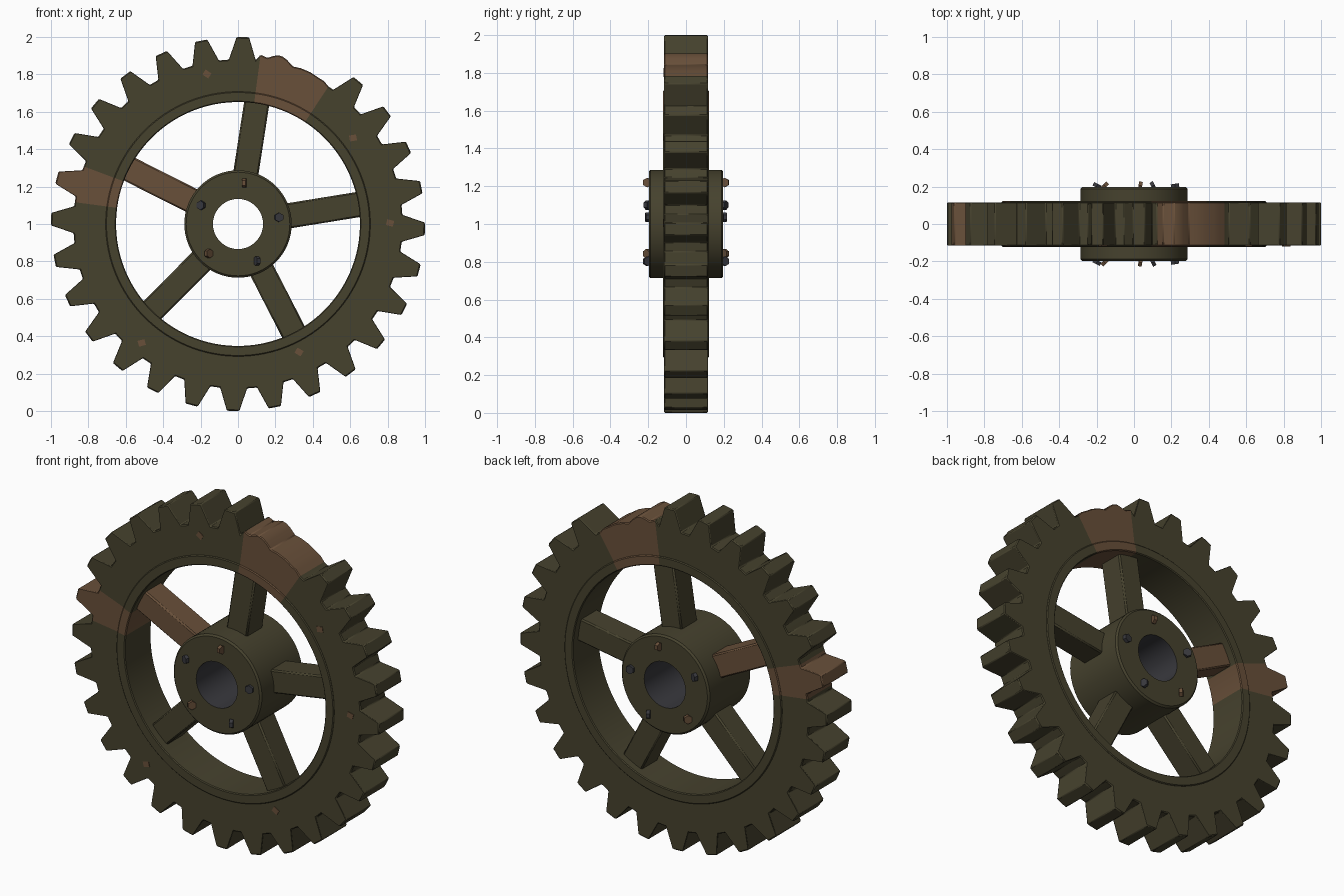
import bpy, bmesh, math
from mathutils import Matrix

cube = bpy.data.objects.get("Cube")
if cube:
    bpy.data.objects.remove(cube)


def material(name, rgb):
    m = bpy.data.materials.new(name)
    m.use_nodes = True
    m.diffuse_color = (*rgb, 1)
    m.node_tree.nodes["Principled BSDF"].inputs["Base Color"].default_value = (*rgb, 1)
    return m


OLIVE = material("dark olive metal", (0.061, 0.054, 0.027))
RUST = material("rusty brown", (0.141, 0.08, 0.042))
GREY = material("dark grey steel", (0.04, 0.04, 0.047))

TEETH = 28
PITCH = 360 / TEETH
PHASE = 1.5                  # clock angle of the first tooth
EDGE = PHASE - 6.75          # where the first tooth cell begins
BROKEN, REPAIRED = (1, 2), (1, 2, 22)


def polar(r, deg, y):
    """Point at a clockwise angle from the top of the wheel."""
    a = math.radians(deg)
    return (r * math.sin(a), y, 1 + r * math.cos(a))


def is_repaired(deg):
    return int(((deg - EDGE) % 360) / PITCH) in REPAIRED


def finish(name, bm, mats, bevel=0):
    bmesh.ops.recalc_face_normals(bm, faces=bm.faces)
    mesh = bpy.data.meshes.new(name)
    bm.to_mesh(mesh)
    bm.free()
    for m in mats:
        mesh.materials.append(m)
    ob = bpy.data.objects.new(name, mesh)
    bpy.context.collection.objects.link(ob)
    if bevel:
        mod = ob.modifiers.new("edge bevel", "BEVEL")
        mod.width = bevel
        mod.segments = 1
        mod.limit_method = "ANGLE"
        mod.angle_limit = math.radians(25)
    bpy.ops.object.select_all(action="DESELECT")
    bpy.context.view_layer.objects.active = ob
    ob.select_set(True)
    bpy.ops.object.shade_smooth_by_angle(angle=math.radians(20))
    return ob


def sweep(name, sections, mats, pick, bevel=0):
    """Join (angle, profile) sections into a closed ring; pick(angle, side) gives the slot."""
    bm = bmesh.new()
    rings = [[bm.verts.new(polar(r, a, y)) for r, y in prof] for a, prof in sections]
    n = len(rings)
    for i in range(n):
        p, q = rings[i], rings[(i + 1) % n]
        a0, a1 = sections[i][0], sections[(i + 1) % n][0]
        mid = a0 + ((a1 - a0) % 360) / 2
        for j in range(len(p)):
            k = (j + 1) % len(p)
            bm.faces.new((p[j], p[k], q[k], q[j])).material_index = pick(mid, j)
    return finish(name, bm, mats, bevel)


# Toothed rim, with two teeth worn down to a lumpy stub
outline = []
for t in range(TEETH):
    c = PHASE + t * PITCH
    if t == BROKEN[0]:
        outline += [(7.6, .913), (10, .902), (11.8, .917), (13.4, .928), (15, .926),
                    (16.7, .915), (19.2, .892), (22, .898), (25.5, .899),
                    (28.5, .893), (31, .892)]
    elif t not in BROKEN:
        outline += [(EDGE + t * PITCH, .88), (c - 4.7, .88), (c - 1.9, 1),
                    (c + 1.9, 1), (c + 4.7, .88)]
    else:
        continue
outline.append((EDGE + 360, .88))
outline.pop()
HALF = .116
sections = [(a, [(.69, -HALF), (r, -HALF), (r, HALF), (.69, HALF)]) for a, r in outline]
sweep("toothed_rim", sections, [OLIVE, RUST], lambda a, j: int(is_repaired(a)), .005)

# Raised lip lining the inside of the rim
STEPS = TEETH * 4
lip = [(.652, -.117), (.657, -.122), (.703, -.122), (.708, -.117),
       (.708, .117), (.703, .122), (.657, .122), (.652, .117)]
sections = [(EDGE + i * 360 / STEPS, lip) for i in range(STEPS)]
sweep("rim_lip", sections, [OLIVE, RUST], lambda a, j: int(is_repaired(a)))

# Hub with a steel-coloured bore
hub = [(.134, -.197), (.277, -.197), (.287, -.187),
       (.287, .187), (.277, .197), (.134, .197)]
sections = [(i * 360 / 64, hub) for i in range(64)]
sweep("hub", sections, [OLIVE, GREY], lambda a, j: int(j == len(hub) - 1))

# Spokes and the small hex studs set on edge in both hub faces
for k in range(5):
    a = 8.8 + 72 * k
    turn = Matrix.Rotation(math.radians(a), 4, "Y")
    bm = bmesh.new()
    bmesh.ops.create_cube(bm, size=1, matrix=Matrix.Translation((0, 0, 1)) @ turn
                          @ Matrix.Translation((0, 0, .46))
                          @ Matrix.Diagonal((.135, .15, .42, 1)))
    finish(f"spoke_{k + 1}", bm, [RUST if k == 4 else OLIVE], .008)
    for side, y in (("front", -.205), ("back", .205)):
        bm = bmesh.new()
        place = (Matrix.Translation(polar(.222, a, y))
                 @ Matrix.Rotation(math.radians(90 - a), 4, "Z")
                 @ Matrix.Rotation(math.pi / 2, 4, "X"))
        bmesh.ops.create_cone(bm, cap_ends=True, segments=6, radius1=.025,
                              radius2=.025, depth=.02, matrix=place)
        finish(f"{side}_stud_{k + 1}", bm, [RUST if k in (0, 3) else GREY])

# Rust flecks on the front of the rim
for i, (a, r, tilt) in enumerate([(-11.7, .819, 35), (53.2, .768, -10), (89.6, .813, 15),
                                  (154.5, .758, 30), (219, .818, -15)]):
    bm = bmesh.new()
    place = (Matrix.Translation(polar(r, a, -HALF))
             @ Matrix.Rotation(math.radians(tilt), 4, "Y")
             @ Matrix.Diagonal((.038, .006, .032, 1)))
    bmesh.ops.create_cube(bm, size=1, matrix=place)
    finish(f"rust_fleck_{i + 1}", bm, [RUST])
